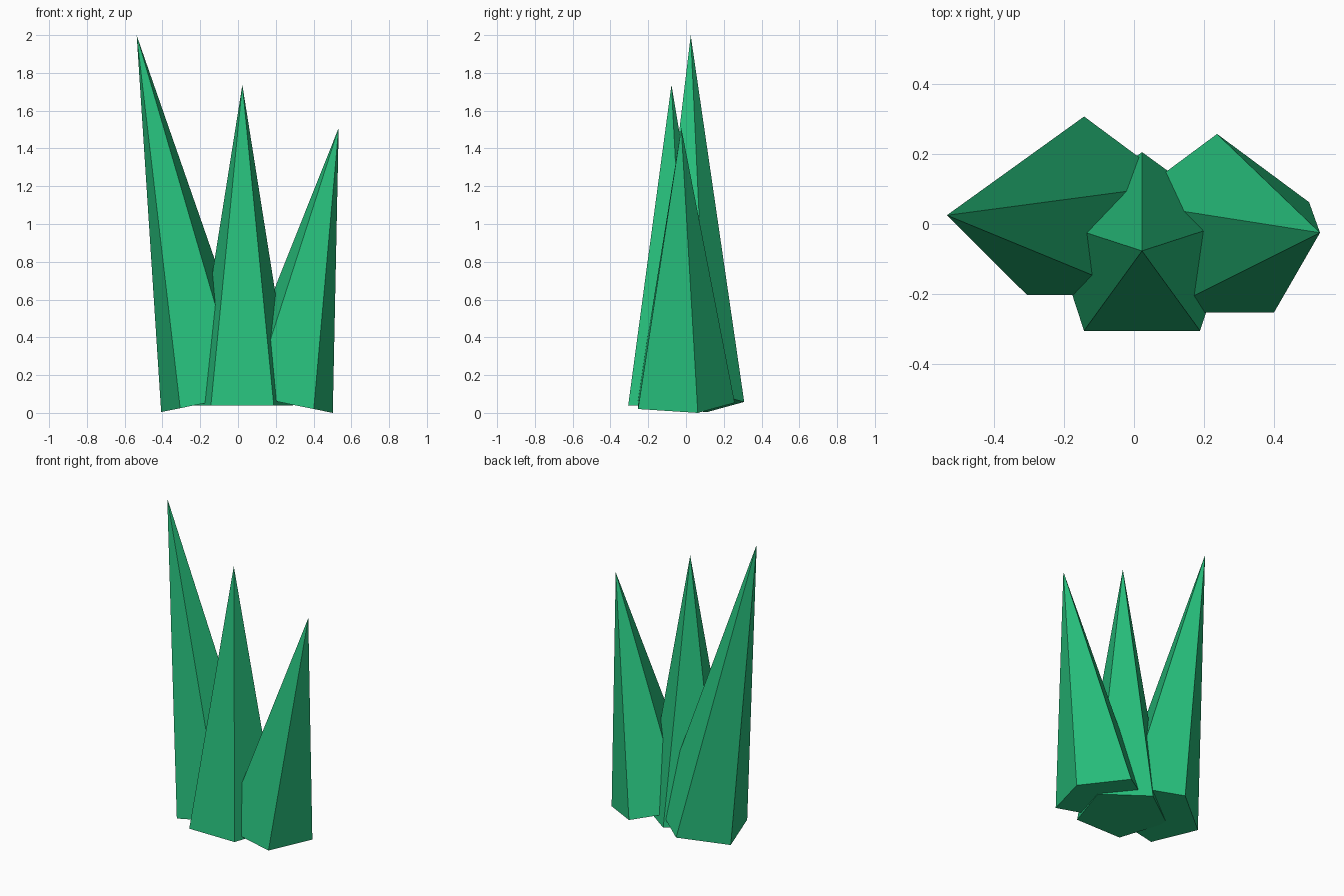
import bpy, bmesh, math
from mathutils import Matrix, Vector

if "Cube" in bpy.data.objects:
    bpy.data.objects.remove(bpy.data.objects["Cube"])

green = bpy.data.materials.new("emerald green")
green.diffuse_color = (0.02, 0.52, 0.2, 1)
green.use_nodes = True
green.node_tree.nodes["Principled BSDF"].inputs["Base Color"].default_value = green.diffuse_color

SIDES, RADIUS = 5, 0.283


def shard(name, base, length, tilt):
    """Five-sided closed spike with a corner facing back, leaning about y."""
    bm = bmesh.new()
    ring = []
    for i in range(SIDES):
        a = math.pi / 2 + math.tau * i / SIDES
        ring.append(bm.verts.new((RADIUS * math.cos(a), RADIUS * math.sin(a), 0)))
    tip = bm.verts.new((0, 0, length))
    bm.faces.new(ring[::-1])
    for i in range(SIDES):
        bm.faces.new((ring[i], ring[(i + 1) % SIDES], tip))
    bm.transform(Matrix.Translation(Vector(base)) @ Matrix.Rotation(tilt, 4, 'Y'))
    mesh = bpy.data.meshes.new(name)
    bm.to_mesh(mesh)
    bm.free()
    mesh.materials.append(green)
    bpy.context.collection.objects.link(bpy.data.objects.new(name, mesh))


# three crystal spikes: tall left, upright centre, short right
shard("left_crystal", (-0.143, 0.025, 0.058), 1.98, -0.2)
shard("centre_crystal", (0.023, -0.077, 0.04), 1.697, 0)
shard("right_crystal", (0.238, -0.025, 0.0535), 1.485, 0.2)
